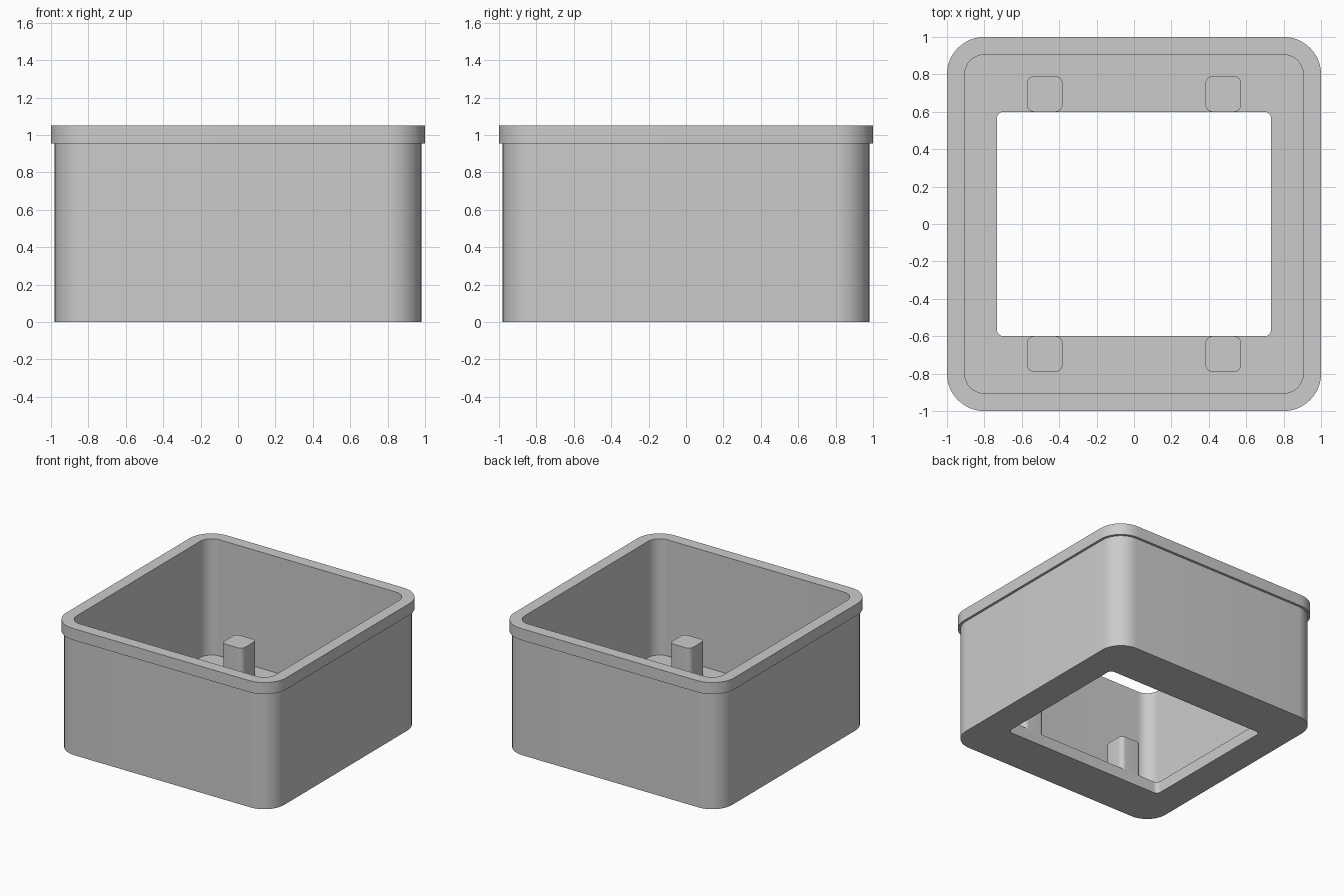
import bpy, bmesh, math

if "Cube" in bpy.data.objects:
    bpy.data.objects.remove(bpy.data.objects["Cube"], do_unlink=True)

CORNER_STEPS = 12

grey = bpy.data.materials.new("light grey")
grey.use_nodes = True
colour = (0.6, 0.6, 0.6, 1)
grey.diffuse_color = colour
grey.node_tree.nodes["Principled BSDF"].inputs["Base Color"].default_value = colour


def ring(bm, half_x, half_y, radius, z, cx=0, cy=0):
    """Vertices of a horizontal rounded rectangle."""
    verts = []
    for quarter, (sx, sy) in enumerate([(1, 1), (-1, 1), (-1, -1), (1, -1)]):
        for i in range(CORNER_STEPS + 1):
            a = math.pi / 2 * (quarter + i / CORNER_STEPS)
            verts.append(bm.verts.new((
                cx + sx * (half_x - radius) + radius * math.cos(a),
                cy + sy * (half_y - radius) + radius * math.sin(a), z)))
    return verts


def bridge(bm, lower, upper):
    n = len(lower)
    for i in range(n):
        j = (i + 1) % n
        bm.faces.new((lower[i], lower[j], upper[j], upper[i]))


def finish(bm, name):
    bmesh.ops.recalc_face_normals(bm, faces=bm.faces[:])
    mesh = bpy.data.meshes.new(name)
    bm.to_mesh(mesh)
    bm.free()
    mesh.materials.append(grey)
    obj = bpy.data.objects.new(name, mesh)
    bpy.context.collection.objects.link(obj)
    bpy.ops.object.select_all(action="DESELECT")
    obj.select_set(True)
    bpy.context.view_layer.objects.active = obj
    bpy.ops.object.shade_smooth_by_angle(angle=math.radians(30))


# Main dimensions
height, rim_bottom, floor_top = 1.05, 0.955, 0.095
body, inner = 0.98, 0.905
hole_x, hole_y, hole_r = 0.733, 0.6, 0.035

# Open box with a stepped rim and a rectangular opening in the floor
bm = bmesh.new()
section = [
    ring(bm, hole_x, hole_y, hole_r, 0),
    ring(bm, body, body, 0.18, 0),
    ring(bm, body, body, 0.18, rim_bottom),
    ring(bm, 1, 1, 0.2, rim_bottom),
    ring(bm, 1, 1, 0.2, height),
    ring(bm, inner, inner, 0.105, height),
    ring(bm, inner, inner, 0.105, floor_top),
    ring(bm, hole_x, hole_y, hole_r, floor_top),
]
for k, lower in enumerate(section):
    bridge(bm, lower, section[(k + 1) % len(section)])
finish(bm, "box_shell")

# Four rounded posts standing on the floor beside the opening
post_half, post_top = 0.095, 0.381
for side_x, x in (("right", -0.477), ("left", 0.477)):
    for side_y, sy in (("front", -1), ("back", 1)):
        bm = bmesh.new()
        y = sy * (hole_y + post_half)
        low = ring(bm, post_half, post_half, 0.038, floor_top, x, y)
        top = ring(bm, post_half, post_half, 0.038, post_top, x, y)
        bridge(bm, low, top)
        bm.faces.new(top)
        bm.faces.new(low[::-1])
        finish(bm, f"post_{side_y}_{side_x}")
